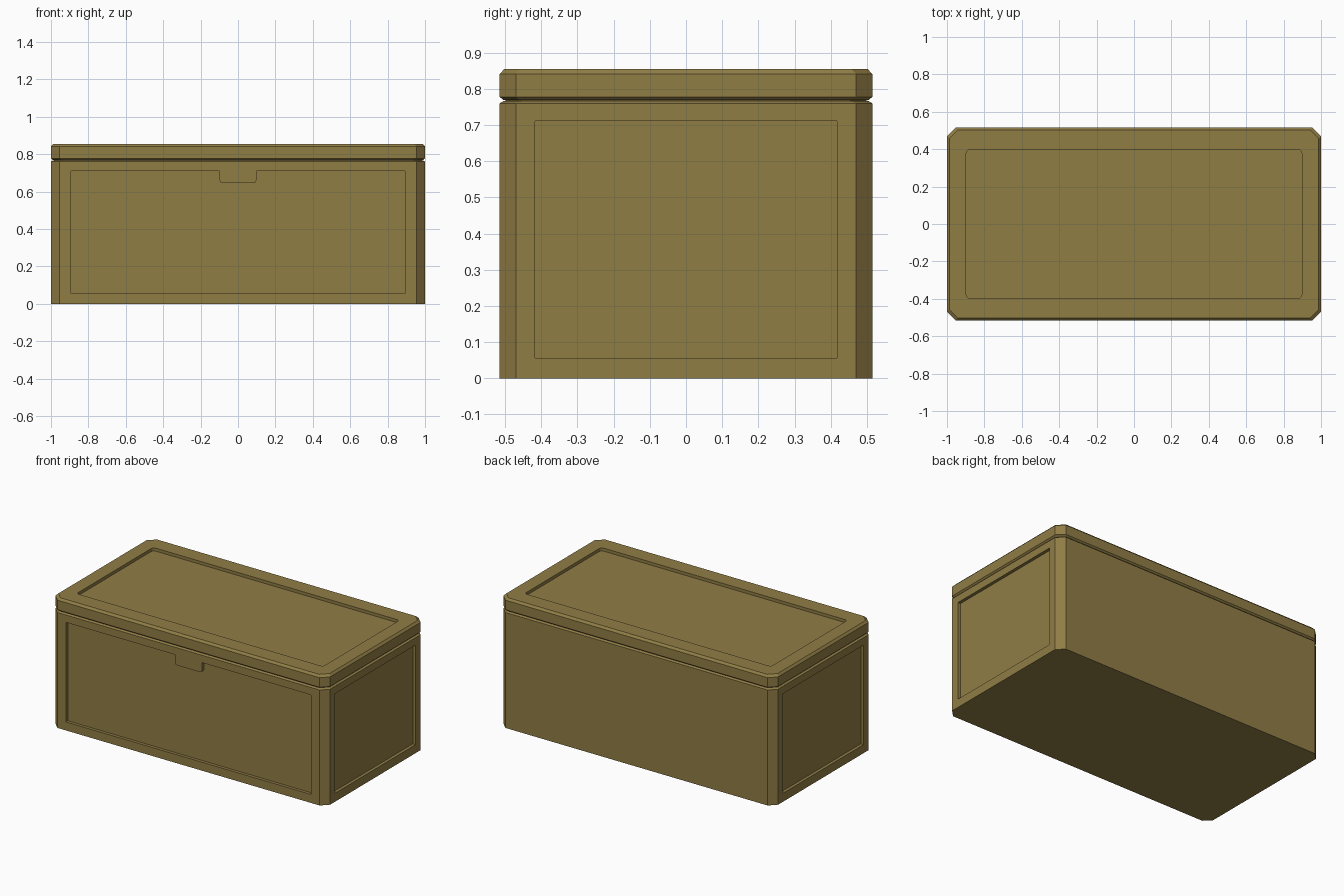
import bpy, bmesh
from math import cos, sin, pi
from mathutils import Matrix, Vector

if "Cube" in bpy.data.objects:
    bpy.data.objects.remove(bpy.data.objects["Cube"])

HX, HY, CORNER, DEPTH = 1.0, 0.515, 0.045, 0.02

# Single olive-brown finish
olive = bpy.data.materials.new("olive_brown")
olive.use_nodes = True
colour = (0.28, 0.205, 0.06, 1)
olive.diffuse_color = colour
olive.node_tree.nodes["Principled BSDF"].inputs["Base Color"].default_value = colour


def finish(name, bm):
    bmesh.ops.recalc_face_normals(bm, faces=bm.faces)
    mesh = bpy.data.meshes.new(name)
    bm.to_mesh(mesh)
    bm.free()
    mesh.materials.append(olive)
    obj = bpy.data.objects.new(name, mesh)
    bpy.context.collection.objects.link(obj)
    return obj


def chamfered_block(name, levels):
    """Stack of cut-corner rectangles, given as (height, inset)."""
    bm = bmesh.new()
    rings = []
    for z, inset in levels:
        x, y, c = HX - inset, HY - inset, CORNER
        pts = [(x, y - c), (x - c, y), (c - x, y), (-x, y - c),
               (-x, c - y), (c - x, -y), (x - c, -y), (x, c - y)]
        rings.append([bm.verts.new((px, py, z)) for px, py in pts])
    for low, high in zip(rings, rings[1:]):
        for i in range(8):
            j = (i + 1) % 8
            bm.faces.new((low[i], low[j], high[j], high[i]))
    bm.faces.new(rings[0])
    bm.faces.new(rings[-1])
    return finish(name, bm)


def rounded(corners, radius):
    """Round the given corners of a flat outline."""
    pts = []
    n = len(corners)
    for i, corner in enumerate(corners):
        p = Vector(corner)
        a = (Vector(corners[i - 1]) - p).normalized() * radius
        b = (Vector(corners[(i + 1) % n]) - p).normalized() * radius
        for k in range(5):
            t = k / 4 * pi / 2
            pts.append(p + a * (1 - sin(t)) + b * (1 - cos(t)))
    return pts


def recess(target, outline, matrix):
    """Sink an outline, drawn in the local XY plane, into the target."""
    bm = bmesh.new()
    face = bm.faces.new([bm.verts.new((p[0], p[1], -DEPTH)) for p in outline])
    new = bmesh.ops.extrude_face_region(bm, geom=[face])["geom"]
    bmesh.ops.translate(bm, vec=(0, 0, 3 * DEPTH),
                        verts=[v for v in new if isinstance(v, bmesh.types.BMVert)])
    bm.transform(matrix)
    cutter = finish("panel_cutter", bm)
    cutter.hide_render = True
    mod = target.modifiers.new("panel", 'BOOLEAN')
    mod.operation, mod.solver, mod.object = 'DIFFERENCE', 'EXACT', cutter
    graph = bpy.context.evaluated_depsgraph_get()
    mesh = bpy.data.meshes.new_from_object(target.evaluated_get(graph))
    target.modifiers.clear()
    target.data = mesh
    bpy.data.objects.remove(cutter)


def rectangle(w, low, high):
    return [(-w, low), (w, low), (w, high), (-w, high)]


# Body, lid and the narrow neck hidden in the seam
body = chamfered_block("chest_body", [(0, 0), (0.76, 0), (0.766, 0.01)])
lid = chamfered_block("chest_lid", [(0.769, 0.01), (0.778, 0), (0.841, 0), (0.855, 0.013)])
chamfered_block("seam_neck", [(0.76, 0.016), (0.775, 0.016)])

# Sunken panels: front with a latch tab, plain back, both ends, lid top
LOW, HIGH, TAB, TAB_LOW = 0.056, 0.711, 0.098, 0.645
upright = Matrix.Rotation(pi / 2, 4, 'X')


def facing(angle, distance):
    return Matrix.Rotation(angle, 4, 'Z') @ Matrix.Translation((0, -distance, 0)) @ upright


tab = rounded([(TAB, HIGH), (TAB, TAB_LOW), (-TAB, TAB_LOW), (-TAB, HIGH)], 0.015)
front = rectangle(0.893, LOW, HIGH)
front[3:3] = [(TAB, HIGH)] + tab[5:15] + [(-TAB, HIGH)]
recess(body, front, facing(0, HY))
recess(body, rectangle(0.893, LOW, HIGH), facing(pi, HY))
for side in (1, -1):
    recess(body, rectangle(0.418, LOW, HIGH), facing(side * pi / 2, HX))
recess(lid, rounded(rectangle(0.897, -0.398, 0.398), 0.02), Matrix.Translation((0, 0, 0.855)))
